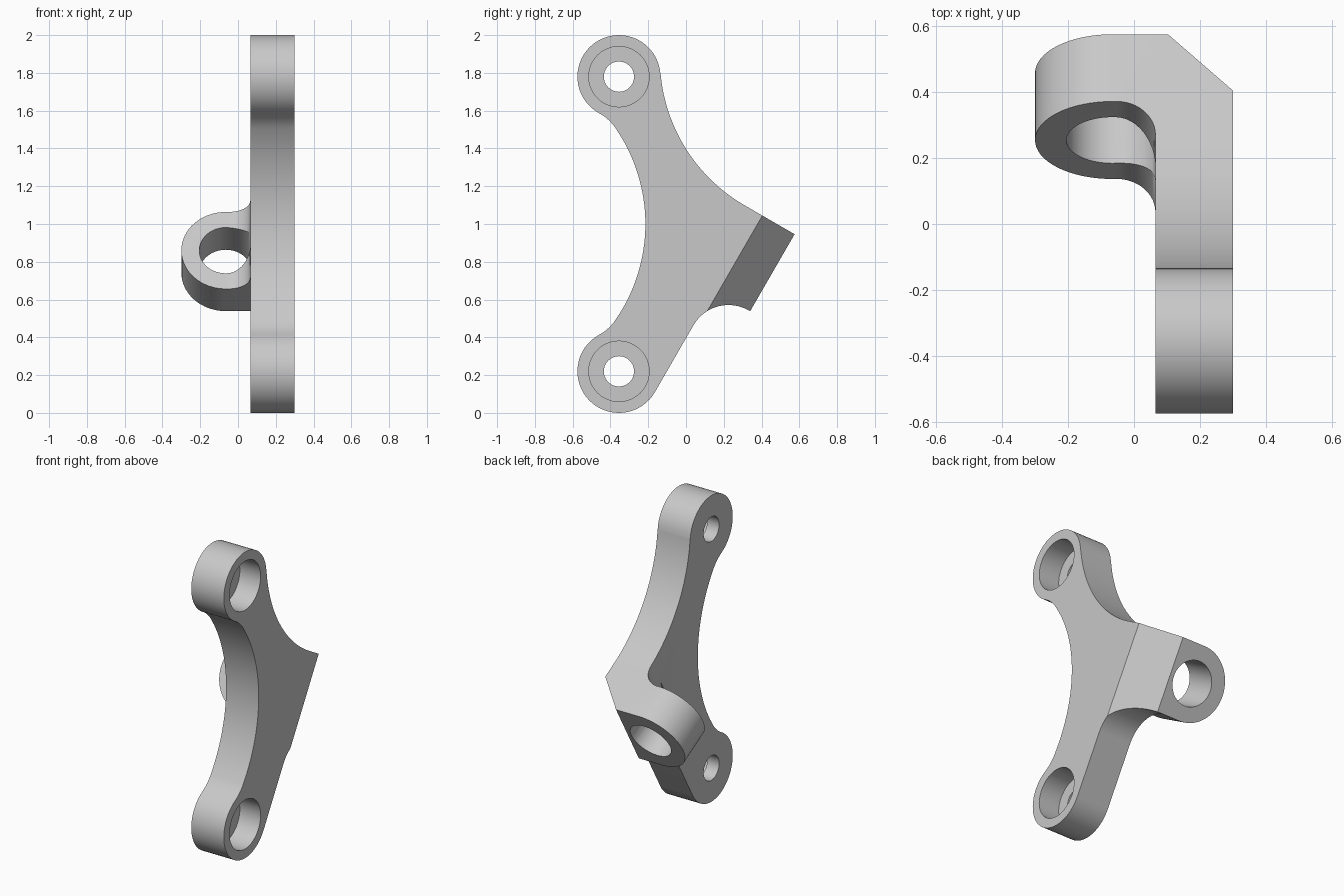
import bpy, bmesh, math
from mathutils import Vector

if "Cube" in bpy.data.objects:
    bpy.data.objects.remove(bpy.data.objects["Cube"])

# Directions: X across the plate, N out of the slanted end, D up along it
X, Y, Z = Vector((1, 0, 0)), Vector((0, 1, 0)), Vector((0, 0, 1))
N = Vector((0, math.cos(math.pi / 6), -0.5))
D = Vector((0, 0.5, math.cos(math.pi / 6)))
END = Vector((0, 0.4575, 0.7425))      # middle of the slanted end face
INNER, OUTER = 0.065, 0.30             # plate faces
EYE_R, EYE_X = 0.235, -0.065           # side eye
LOBE_R, LOBE_Y, LOBE_Z = 0.22, -0.355, 0.22
LOW, HIGH = (LOBE_Y, LOBE_Z), (LOBE_Y, 2 - LOBE_Z)


def arc(centre, r, a0, a1, n=20):
    angles = [math.radians(a0 + (a1 - a0) * i / n) for i in range(n + 1)]
    return [(centre[0] + r * math.cos(a), centre[1] + r * math.sin(a)) for a in angles]


def prism(name, points, origin, u, v, sweep):
    """Extrude a 2D outline, laid out on axes u and v, along the sweep vector."""
    clean = []
    for p in points:
        if not clean or math.dist(p, clean[-1]) > 0.002:
            clean.append(p)
    if math.dist(clean[0], clean[-1]) < 0.002:
        clean.pop()
    bm = bmesh.new()
    face = bm.faces.new([bm.verts.new(origin + u * a + v * b) for a, b in clean])
    top = bmesh.ops.extrude_face_region(bm, geom=[face])["geom"]
    bmesh.ops.translate(bm, vec=sweep, verts=[e for e in top if isinstance(e, bmesh.types.BMVert)])
    bmesh.ops.recalc_face_normals(bm, faces=bm.faces)
    mesh = bpy.data.meshes.new(name)
    bm.to_mesh(mesh)
    bm.free()
    obj = bpy.data.objects.new(name, mesh)
    bpy.context.collection.objects.link(obj)
    return obj


def combine(target, other, operation):
    mod = target.modifiers.new("combine", 'BOOLEAN')
    mod.operation, mod.solver, mod.object = operation, 'EXACT', other
    bpy.context.view_layer.objects.active = target
    bpy.ops.object.modifier_apply(modifier=mod.name)
    bpy.data.objects.remove(other)


# Plate outline, counterclockwise from the lower lobe
low_corner, high_corner = END - D * EYE_R, END + D * EYE_R
sweep_centre = high_corner - N * 0.305 + D * 0.898
turn, small = 61.4, 0.25
reach = LOBE_R + small
small_y = LOBE_Y - reach * math.cos(math.radians(turn))
small_z = HIGH[1] - reach * math.sin(math.radians(turn))
waist_r = 0.892
waist_y = -0.215 - waist_r
bend = math.degrees(math.atan2(small_z - 1, small_y - waist_y))
outline = arc(LOW, LOBE_R, 180 - turn, 330, 32)
outline += arc((0.225, 0.357), 0.214, 150, 57.7)[:-1]
outline += [(low_corner.y, low_corner.z), (high_corner.y, high_corner.z)]
outline += arc((sweep_centre.y, sweep_centre.z), 0.898, 240, 184.8, 28)
outline += arc(HIGH, LOBE_R, 4.8, 180 + turn, 32)
outline += arc((small_y, small_z), small, turn, bend, 8)
outline += arc((waist_y, 1), waist_r, bend, -bend, 32)
outline += arc((small_y, 2 - small_z), small, -bend, -turn, 8)
bracket = prism("bracket", outline, X * INNER, Y, Z, X * (OUTER - INNER))

# Bevelled outer corner of the slanted end
bevel = prism("bevel_cutter", [(0.103, 0), (OUTER, -0.197), (0.5, -0.397), (0.5, 0.2), (-0.097, 0.2)],
              END - D * 0.6, X, N, D * 1.2)
combine(bracket, bevel, 'DIFFERENCE')

# Stepped bolt holes in both lobes
for centre in (LOW, HIGH):
    for radius, start in ((0.16, OUTER - 0.15), (0.08, 0)):
        hole = prism("hole_cutter", arc(centre, radius, 0, 360, 48), X * start, Y, Z, X * 0.5)
        combine(bracket, hole, 'DIFFERENCE')

# Side eye: rounded lug, with a fillet where it meets the plate
root = 0.085
lug = arc((EYE_X, 0), EYE_R, 90, 270, 32) + [(root, -EYE_R), (root, EYE_R)]
eye = prism("eye", lug, END, X, D, N * -0.4)
thick, fillet = 0.235, 0.117
section = [(-0.5, 0), (-0.5, -thick)]
section += arc((INNER - fillet, -thick - fillet), fillet, 90, 0, 12)
section += [(root + 0.05, -thick - fillet), (root + 0.05, 0)]
combine(eye, prism("eye_section", section, END - D * 0.5, X, N, D), 'INTERSECT')
combine(bracket, eye, 'UNION')
bore = prism("bore_cutter", arc((EYE_X, 0), 0.14, 0, 360, 48), END + N * 0.1, X, D, N * -0.47)
combine(bracket, bore, 'DIFFERENCE')

# Plain grey finish
grey = bpy.data.materials.new("grey metal")
grey.use_nodes = True
colour = (0.58, 0.58, 0.58, 1)
grey.diffuse_color = colour
grey.node_tree.nodes["Principled BSDF"].inputs["Base Color"].default_value = colour
bracket.data.materials.clear()
bracket.data.materials.append(grey)

bpy.ops.object.select_all(action='DESELECT')
bracket.select_set(True)
bpy.context.view_layer.objects.active = bracket
bpy.ops.object.shade_smooth_by_angle(angle=math.radians(30))
